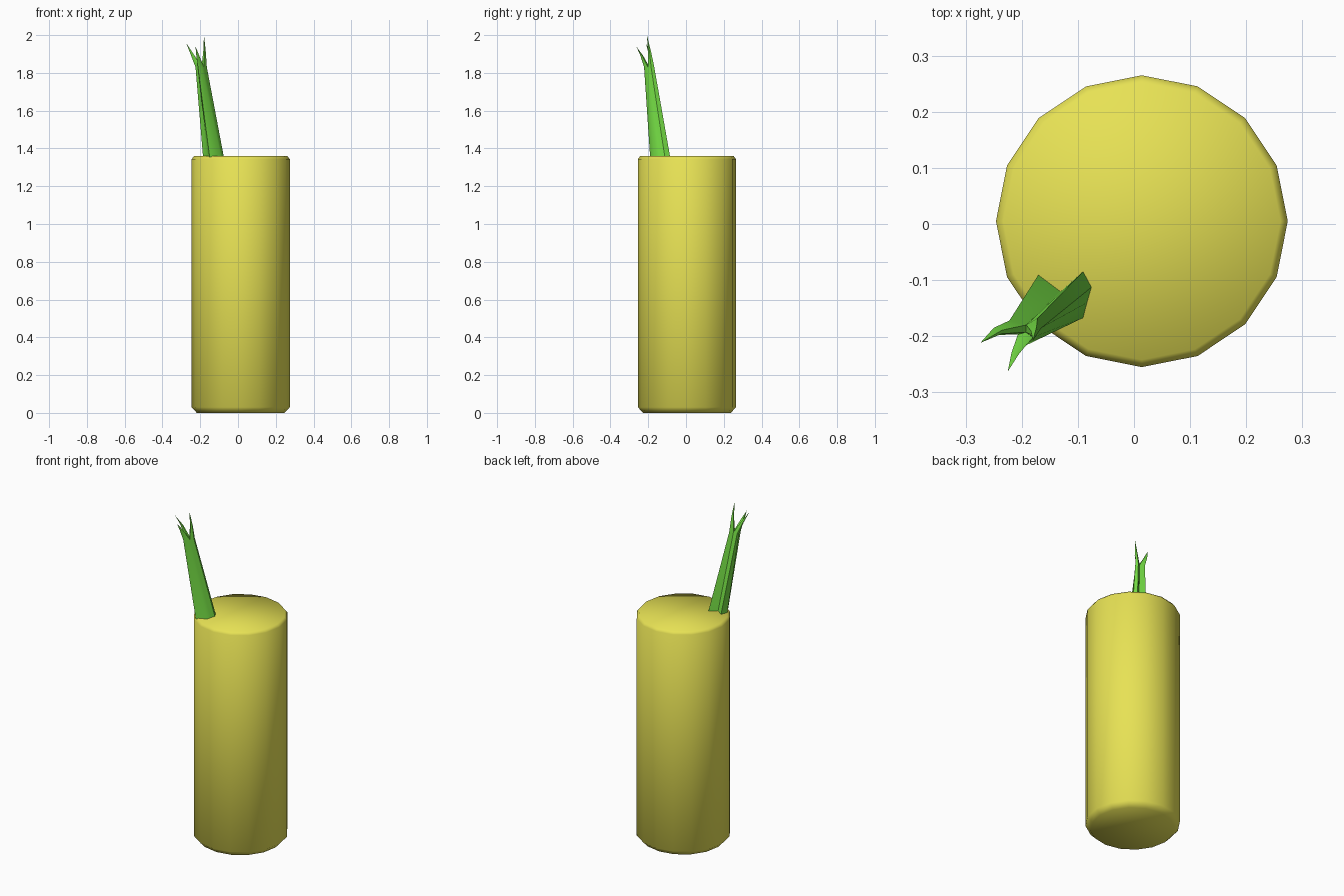
import bpy, bmesh, math
from mathutils import Vector

if "Cube" in bpy.data.objects:
    bpy.data.objects.remove(bpy.data.objects["Cube"])


def make_object(name, bm, color, angle):
    bmesh.ops.recalc_face_normals(bm, faces=bm.faces)
    mesh = bpy.data.meshes.new(name)
    bm.to_mesh(mesh)
    bm.free()
    obj = bpy.data.objects.new(name, mesh)
    bpy.context.collection.objects.link(obj)
    mat = bpy.data.materials.new(name + "_colour")
    mat.diffuse_color = color
    mat.use_nodes = True
    mat.node_tree.nodes["Principled BSDF"].inputs["Base Color"].default_value = mat.diffuse_color
    mesh.materials.append(mat)
    bpy.ops.object.select_all(action='DESELECT')
    obj.select_set(True)
    bpy.context.view_layer.objects.active = obj
    bpy.ops.object.shade_smooth_by_angle(angle=math.radians(angle))
    return obj


def bridge(bm, a, b):
    n = len(a)
    for i in range(n):
        j = (i + 1) % n
        bm.faces.new((a[i], a[j], b[j], b[i]))


# Body: 16-sided cylinder with small chamfers at both ends
bm = bmesh.new()
rings = []
for r, z in [(0.232, 0.0), (0.26, 0.03), (0.26, 1.343), (0.247, 1.36)]:
    rings.append([bm.verts.new((0.014 + r * math.cos(math.tau * i / 16),
                                0.005 + r * math.sin(math.tau * i / 16), z))
                  for i in range(16)])
for a, b in zip(rings, rings[1:]):
    bridge(bm, a, b)
bm.faces.new(rings[0])
bm.faces.new(rings[-1])
make_object("body", bm, (0.8, 0.76, 0.09, 1), 60)

# Stem: ridged tapering tube; each blade owns two outer points plus a shared seam
base = [(-0.17, -0.09), (-0.185, -0.13), (-0.16, -0.155),
        (-0.15, -0.19), (-0.09, -0.167), (-0.083, -0.14),
        (-0.075, -0.112), (-0.09, -0.084), (-0.13, -0.12)]
neck = [(-0.222, -0.172), (-0.225, -0.187), (-0.207, -0.197),
        (-0.212, -0.222), (-0.192, -0.216), (-0.18, -0.202),
        (-0.165, -0.185), (-0.172, -0.168), (-0.192, -0.18)]
bm = bmesh.new()
low = [bm.verts.new((x, y, 1.355)) for x, y in base]
top = [bm.verts.new((x, y, 1.83)) for x, y in neck]
bridge(bm, low, top)
bm.faces.new(low)
core = bm.verts.new((-0.193, -0.193, 1.83))

# Blades: the tube splits into three curved points
blades = [((-0.243, -0.192, 1.90), (-0.274, -0.212, 1.957)),
          ((-0.213, -0.233, 1.89), (-0.225, -0.263, 1.94)),
          ((-0.178, -0.193, 1.91), (-0.18, -0.207, 2.0))]
for k, (mid, tip) in enumerate(blades):
    ring = [top[3 * k - 1], top[3 * k], top[3 * k + 1], top[3 * k + 2], core]
    centre = sum((v.co for v in ring), Vector()) / 5
    upper = []
    for v in ring:
        upper.append(bm.verts.new(Vector(mid) + (v.co - centre) * 0.5))
    bridge(bm, ring, upper)
    end = bm.verts.new(tip)
    for i in range(5):
        bm.faces.new((upper[i], upper[(i + 1) % 5], end))
make_object("leaf_stem", bm, (0.18, 0.74, 0.06, 1), 50)
